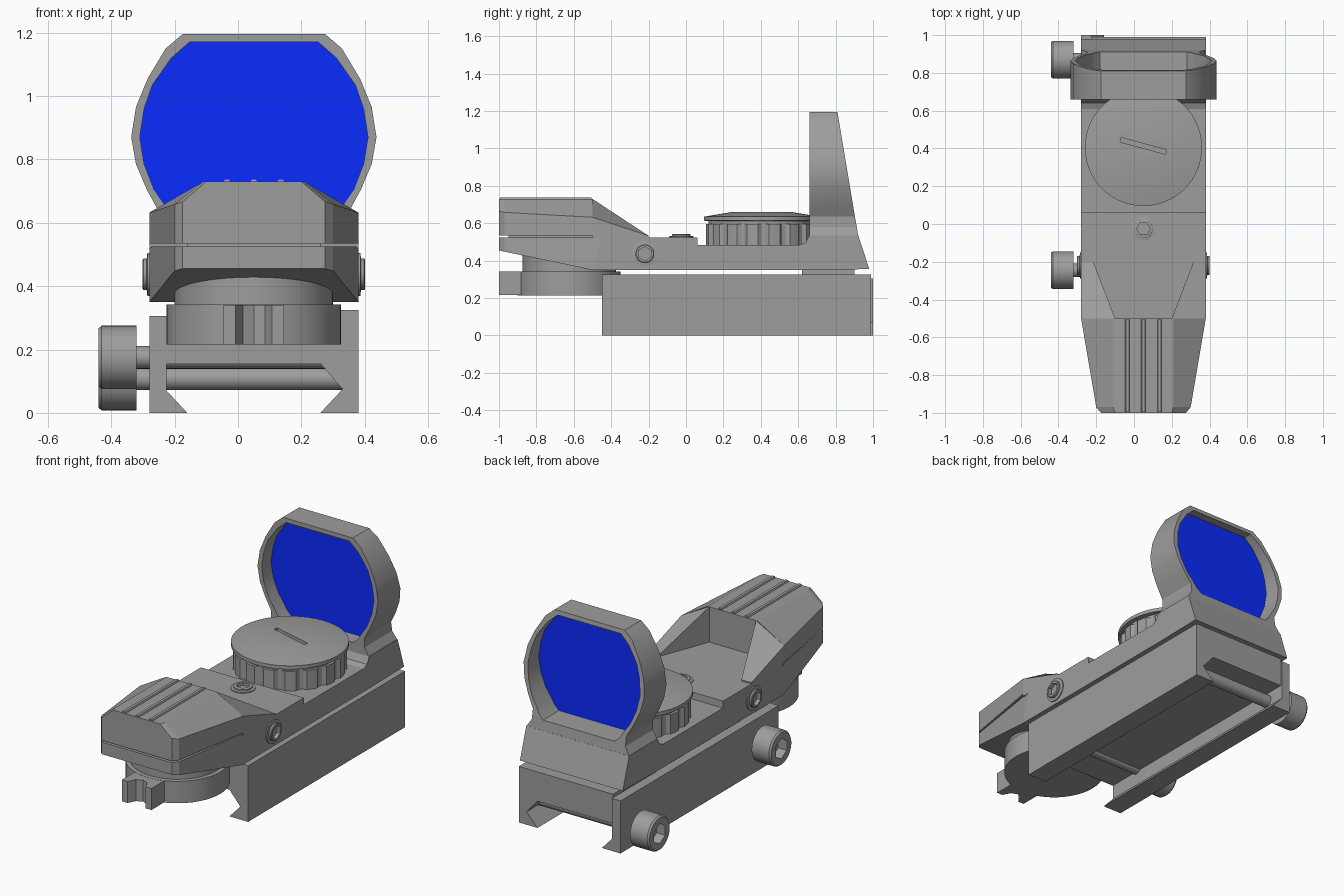
import bpy, bmesh, math
from mathutils import Vector, Matrix

if "Cube" in bpy.data.objects:
    bpy.data.objects.remove(bpy.data.objects["Cube"])

CX = 0.05  # symmetry plane of the sight body
smooth_parts = []
grey = bpy.data.materials.new("dark_grey")
grey.diffuse_color = (0.34, 0.34, 0.34, 1)
grey.use_nodes = True
grey.node_tree.nodes["Principled BSDF"].inputs["Base Color"].default_value = grey.diffuse_color
blue = bpy.data.materials.new("lens_blue")
blue.diffuse_color = (0.003, 0.025, 1.0, 1)
blue.use_nodes = True
blue.node_tree.nodes["Principled BSDF"].inputs["Base Color"].default_value = blue.diffuse_color


def finish(name, bm):
    bmesh.ops.recalc_face_normals(bm, faces=bm.faces)
    me = bpy.data.meshes.new(name)
    bm.to_mesh(me)
    bm.free()
    me.materials.append(blue if name == "lens" else grey)
    ob = bpy.data.objects.new(name, me)
    bpy.context.collection.objects.link(ob)
    return ob


def loft(name, loops, closed=False, matrix=None):
    """Skin matching loops; ends are capped, or joined when closed."""
    bm = bmesh.new()
    rows = [[bm.verts.new(p) for p in lp] for lp in loops]
    n = len(rows[0])
    pairs = list(zip(rows, rows[1:])) + ([(rows[-1], rows[0])] if closed else [])
    for a, b in pairs:
        for i in range(n):
            j = (i + 1) % n
            bm.faces.new((a[i], a[j], b[j], b[i]))
    if not closed:
        bm.faces.new(rows[0])
        bm.faces.new(rows[-1])
    if matrix:
        bm.transform(matrix)
    return finish(name, bm)


def prism_y(name, pts, y0, y1):
    return loft(name, [[(x, y, z) for x, z in pts] for y in (y0, y1)])


def box(name, x0, x1, y0, y1, z0, z1):
    return prism_y(name, [(x0, z0), (x1, z0), (x1, z1), (x0, z1)], y0, y1)


def lathe(name, rings, loc, axis='Z', n=48):
    """Rings are (radius, height, kind); kind may be hex or knurl."""
    loops = []
    for r, h, *kind in rings:
        lp = []
        for i in range(n):
            a = 2 * math.pi * i / n
            q = r
            if kind == ['hex']:
                q = r * math.cos(math.pi / 6) / math.cos(a % (math.pi / 3) - math.pi / 6)
            elif kind == ['knurl'] and i % 6 in (0, 1):
                q = r * 0.95
            lp.append((q * math.cos(a), q * math.sin(a), h))
        loops.append(lp)
    turn = {'Z': 0, 'X': 90, '-X': -90}[axis]
    ob = loft(name, loops, matrix=Matrix.Translation(loc) @ Matrix.Rotation(math.radians(turn), 4, 'Y'))
    smooth_parts.append(ob)
    return ob


def mirrored(half):
    """Right-hand outline (dx, z) from top to bottom -> full outline."""
    return [(CX + x, z) for x, z in half] + [(CX - x, z) for x, z in reversed(half)]


# Rail base with dovetail jaw, and the separate clamp plate
prism_y("rail_base", [(-0.225, 0.155), (0.26, 0.155), (0.33, 0.075), (0.26, 0),
                      (0.38, 0), (0.38, 0.325), (-0.225, 0.325)], -0.45, 0.99)
prism_y("rail_clamp", [(-0.28, 0), (-0.16, 0), (-0.225, 0.07), (-0.225, 0.305),
                       (-0.28, 0.305)], -0.45, 1.0)
box("rear_pedestal", -0.2, 0.3, 0.62, 0.9, 0.32, 0.36)

# Clamp bolts and their socket-head knobs
for tag, y, z in (("front", -0.245, 0.175), ("rear", 0.87, 0.108)):
    lathe(tag + "_clamp_bolt", [(0.036, -0.34), (0.036, 0.34)], (0, y, z), 'X', 24)
    lathe(tag + "_clamp_knob", [(0.1, 0.32), (0.1, 0.43), (0.092, 0.44), (0.058, 0.44, 'hex'),
                                (0.058, 0.385, 'hex')], (0, y, z), '-X')

# Main body: sections are bottom y, z, top y, z, half width
sections = [(-1, 0.455, -1, 0.525, 0.225), (-0.97, 0.448, -0.97, 0.525, 0.25),
            (-0.5, 0.35, -0.45, 0.525, 0.33), (0.06, 0.35, 0.06, 0.525, 0.33),
            (0.062, 0.35, 0.062, 0.485, 0.33), (0.61, 0.35, 0.61, 0.485, 0.33),
            (0.64, 0.35, 0.64, 0.497, 0.33), (0.66, 0.35, 0.66, 0.535, 0.33),
            (0.98, 0.355, 0.921, 0.535, 0.33)]
loft("sight_body", [[(CX - w, yb, zb), (CX + w, yb, zb), (CX + w, yt, zt), (CX - w, yt, zt)]
                    for yb, zb, yt, zt, w in sections])

# Front hood: y, half width, shoulder height, top half width
hood = [(-1, 0.225, 0.666, 0.15), (-0.97, 0.25, 0.658, 0.16),
        (-0.5, 0.33, 0.632, 0.16)]
loft("front_hood", [[(x, y, z) for x, z in mirrored([(t, 0.73), (w, s), (w, 0.535)])]
                    for y, w, s, t in hood])
box("hood_core", -0.16, 0.26, -0.95, -0.5, 0.515, 0.6)
# Hood cheeks flanking the open recess
for tag, s in (("left", -1), ("right", 1)):
    loft(tag + "_hood_cheek", [
        [(CX + s * x, y, z) for x, y, z in lp] for lp in (
            [(0.15, -0.5, 0.52), (0.15, -0.5, 0.73), (0.33, -0.5, 0.632), (0.33, -0.5, 0.52)],
            [(0.265, -0.2, 0.52), (0.265, -0.2, 0.533), (0.33, -0.2, 0.533), (0.33, -0.2, 0.52)])])
# Grip ridges on the hood
for i in (-1, 0, 1):
    x = CX + i * 0.085
    prism_y("hood_ridge", [(x - 0.014, 0.725), (x + 0.014, 0.725), (x + 0.008, 0.738),
                           (x - 0.008, 0.738)], -0.995, -0.505)

# Brightness dial below the nose, with notched finger tab
lathe("dial_neck", [(0.25, 0.33), (0.25, 0.44)], (CX, -0.625, 0))
lathe("dial", [(0.275, 0.215), (0.275, 0.342)], (CX, -0.625, 0))
tab = [(-0.095, -0.85), (-0.095, -1), (-0.058, -1), (-0.035, -0.955), (0, -0.94), (0.035, -0.955),
       (0.058, -1), (0.095, -1), (0.095, -0.85)]
loft("dial_tab", [[(CX + x, y, z) for x, y in tab] for z in (0.216, 0.341)])

# Adjustment screws on the sides and top
screw = [(0.068, 0), (0.068, 0.336), (0.05, 0.338), (0.05, 0.348), (0.046, 0.351),
         (0.038, 0.351, 'hex'), (0.038, 0.325, 'hex')]
for tag, axis in (("right", 'X'), ("left", '-X')):
    lathe(tag + "_side_screw", screw, (CX, -0.22, 0.437), axis)
lathe("top_screw", [(0.065, 0.45), (0.065, 0.53), (0.05, 0.532), (0.05, 0.54), (0.046, 0.542),
                    (0.036, 0.542, 'hex'), (0.036, 0.505, 'hex')], (CX, -0.025, 0))

# Battery turret with knurled grip and slotted cap
lathe("turret_grip", [(0.3, 0.48, 'knurl'), (0.3, 0.597, 'knurl')], (CX, 0.405, 0), n=96)
cap = lathe("turret_cap", [(0.285, 0.59), (0.285, 0.612), (0.31, 0.614), (0.31, 0.635),
                           (0.16, 0.66)], (CX, 0.405, 0), n=64)
slot = box("slot_cutter", -0.125, 0.125, -0.012, 0.012, -0.02, 0.05)
slot.matrix_world = Matrix.Translation((CX, 0.413, 0.66)) @ Matrix.Rotation(math.radians(-15), 4, 'Z')
slot.hide_render = True
mod = cap.modifiers.new("slot", 'BOOLEAN')
mod.operation, mod.object, mod.solver = 'DIFFERENCE', slot, 'EXACT'
bpy.context.view_layer.objects.active = cap
bpy.ops.object.modifier_apply(modifier="slot")
bpy.data.objects.remove(slot)

# Lens frame: faceted ring with a raked rear face
outer = mirrored([(0.225, 1.195), (0.278, 1.15), (0.335, 1.055), (0.372, 0.965), (0.387, 0.87),
                  (0.372, 0.785), (0.338, 0.705), (0.3, 0.635), (0.3, 0.58), (0.33, 0.53)])
inner = mirrored([(0.203, 1.17), (0.26, 1.12), (0.32, 1.035), (0.346, 0.96), (0.36, 0.87),
                  (0.346, 0.785), (0.315, 0.705), (0.277, 0.65), (0.26, 0.62), (0.23, 0.59)])


def rear(pts):
    return [(x, 0.81 + (1.195 - z) * 0.167, z) for x, z in pts]


def front(pts):
    return [(x, 0.66, z) for x, z in pts]


smooth_parts.append(loft("lens_frame", [front(outer), rear(outer), rear(inner), front(inner)],
                         closed=True))

# Blue lens
prism_y("lens", inner, 0.745, 0.765)

# Smooth the curved parts, keeping hard edges
bpy.ops.object.select_all(action='DESELECT')
for ob in smooth_parts:
    ob.select_set(True)
bpy.context.view_layer.objects.active = smooth_parts[0]
bpy.ops.object.shade_smooth_by_angle(angle=math.radians(28))
